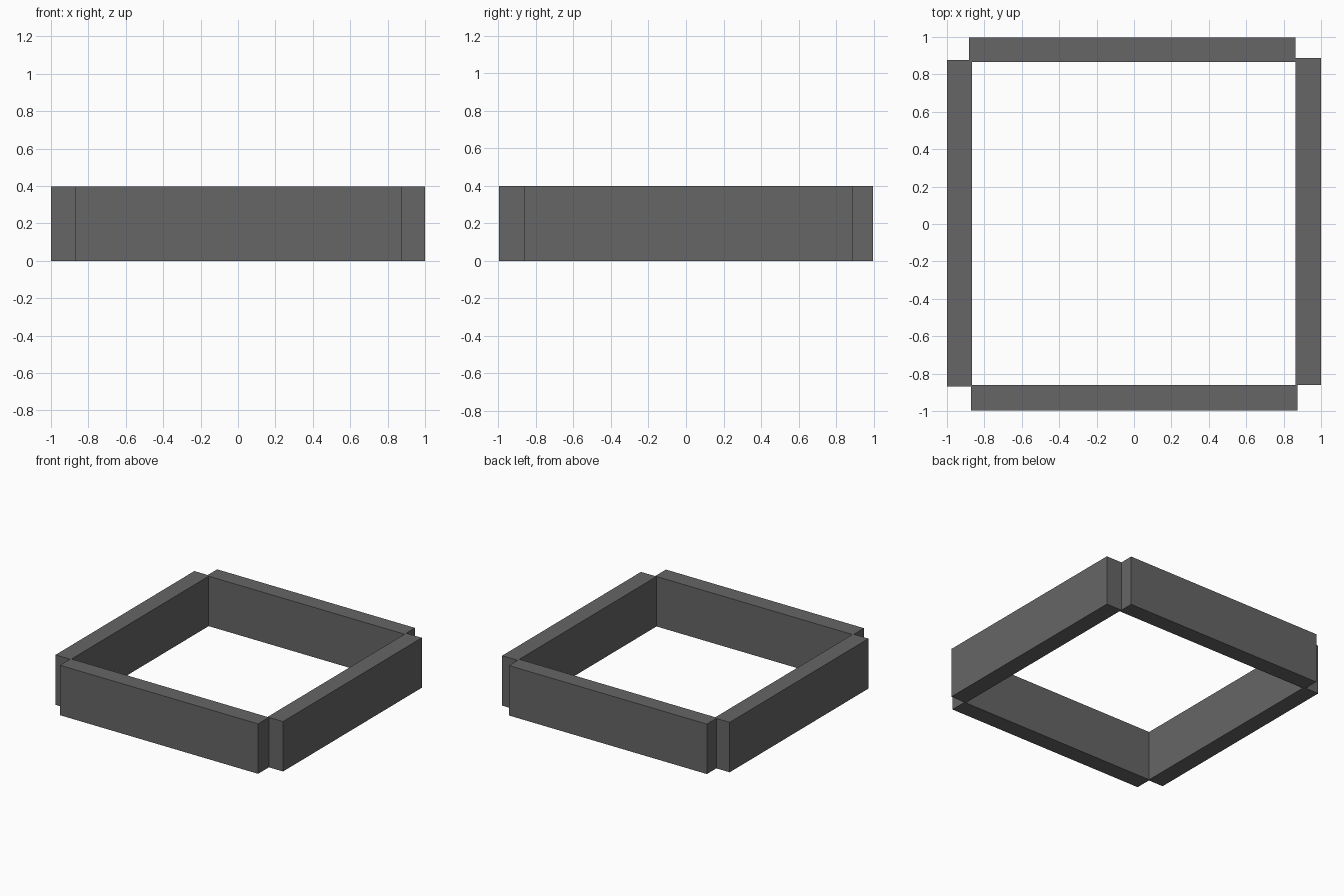
import bpy

if "Cube" in bpy.data.objects:
    bpy.data.objects.remove(bpy.data.objects["Cube"])

# One flat grey for the whole frame
grey = bpy.data.materials.new("dark grey")
grey.diffuse_color = (0.133, 0.133, 0.133, 1.0)
grey.use_nodes = True
grey.node_tree.nodes["Principled BSDF"].inputs["Base Color"].default_value = grey.diffuse_color

HEIGHT = 0.398


def wall(name, x0, x1, y0, y1):
    """Upright plank standing on z = 0."""
    bpy.ops.mesh.primitive_cube_add(
        size=1, location=((x0 + x1) / 2, (y0 + y1) / 2, HEIGHT / 2))
    ob = bpy.context.object
    ob.name = name
    ob.scale = (x1 - x0, y1 - y0, HEIGHT)
    bpy.ops.object.transform_apply(location=False, rotation=False, scale=True)
    ob.data.materials.append(grey)


# Four equal planks, slightly offset so the outer corners stay notched
wall("front_wall", -0.871, 0.875, -0.997, -0.861)
wall("back_wall", -0.882, 0.863, 0.866, 0.997)
wall("left_wall", -1.0, -0.865, -0.870, 0.878)
wall("right_wall", 0.863, 1.0, -0.861, 0.887)
